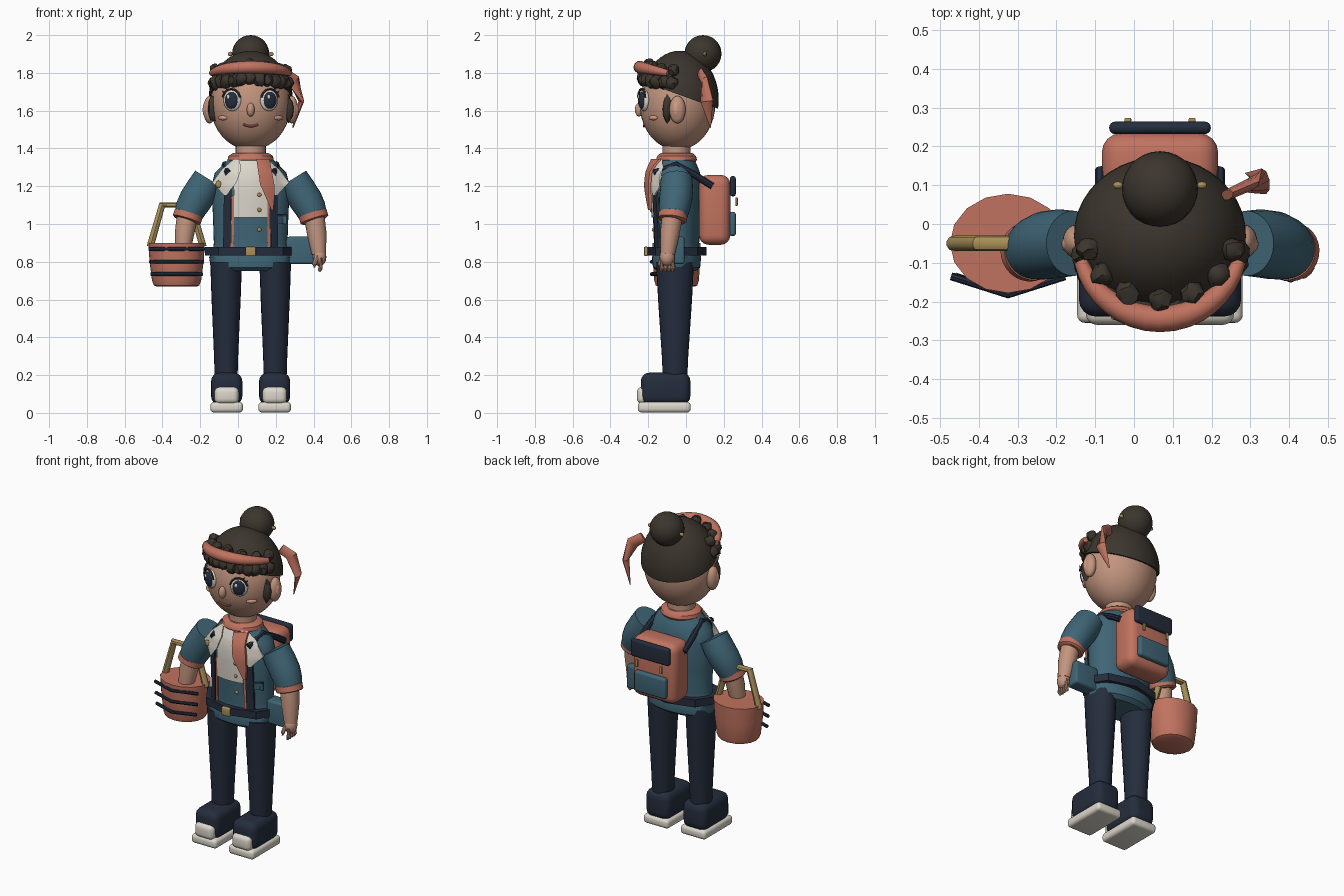
import bpy, bmesh, math, random
from mathutils import Vector, Matrix

random.seed(4)
if "Cube" in bpy.data.objects:
    bpy.data.objects.remove(bpy.data.objects["Cube"])


def material(name, *rgb):
    m = bpy.data.materials.new(name)
    m.use_nodes = True
    m.diffuse_color = (*rgb, 1)
    m.node_tree.nodes["Principled BSDF"].inputs["Base Color"].default_value = (*rgb, 1)
    return m


SKIN = material("skin", .54, .30, .21)
HAIR = material("dark brown hair", .045, .036, .027)
CORAL = material("coral", .53, .17, .115)
TEAL = material("teal", .05, .13, .18)
NAVY = material("navy", .018, .026, .046)
WHITE = material("off white", .72, .68, .60)
GOLD = material("gold", .40, .28, .10)
BLUSH = material("blush", .66, .32, .24)

C = .067       # body centre line in x
CY = -.05      # body centre in y
SIDES = ((-1, "right"), (1, "left"))


def finish(name, bm, mat):
    bmesh.ops.recalc_face_normals(bm, faces=bm.faces)
    me = bpy.data.meshes.new(name)
    bm.to_mesh(me)
    bm.free()
    me.materials.append(mat)
    ob = bpy.data.objects.new(name, me)
    bpy.context.collection.objects.link(ob)
    return ob


def ball(name, loc, radii, mat, yaw=0, seg=24):
    bm = bmesh.new()
    bmesh.ops.create_uvsphere(bm, u_segments=seg, v_segments=seg // 2, radius=1)
    bm.transform(Matrix.Translation(loc) @ Matrix.Rotation(yaw, 4, "Z") @ Matrix.Diagonal((*radii, 1)))
    return finish(name, bm, mat)


def box(name, loc, size, mat, bevel=.01):
    bm = bmesh.new()
    bmesh.ops.create_cube(bm, size=1)
    bm.transform(Matrix.Translation(loc) @ Matrix.Diagonal((*size, 1)))
    bmesh.ops.bevel(bm, geom=bm.edges[:], offset=bevel, segments=4, profile=.5, affect="EDGES")
    return finish(name, bm, mat)


def skin_rings(name, rings, mat):
    bm = bmesh.new()
    loops = [[bm.verts.new(p) for p in ring] for ring in rings]
    n = len(loops[0])
    for a, b in zip(loops, loops[1:]):
        for i in range(n):
            bm.faces.new((a[i], a[(i + 1) % n], b[(i + 1) % n], b[i]))
    bm.faces.new(loops[0])
    bm.faces.new(loops[-1])
    return finish(name, bm, mat)


def circle(n):
    return [(math.cos(2 * math.pi * i / n), math.sin(2 * math.pi * i / n)) for i in range(n)]


def loft(name, x, y, profile, mat, n=24):
    """Stacked level ellipses, each given as (z, rx, ry)."""
    return skin_rings(name, [[(x + c * rx, y + s * ry, z) for c, s in circle(n)] for z, rx, ry in profile], mat)


def tube(name, pts, radii, mat, n=12, flat=1):
    """Round or flattened section swept along a path."""
    pts = [Vector(p) for p in pts]
    if not isinstance(radii, (list, tuple)):
        radii = [radii] * len(pts)
    rings = []
    for i, p in enumerate(pts):
        d = pts[min(i + 1, len(pts) - 1)] - pts[max(i - 1, 0)]
        q = d.to_track_quat("Z", "Y")
        rings.append([p + q @ Vector((c * radii[i] * flat, s * radii[i], 0)) for c, s in circle(n)])
    return skin_rings(name, rings, mat)


TORSO = [(.75, .185, .10), (.77, .212, .125), (.825, .22, .13), (.85, .2, .12), (.9, .195, .12), (1.05, .2, .125),
         (1.2, .207, .132), (1.27, .19, .125), (1.32, .14, .105), (1.36, .1, .085)]


def chest_y(dx, z):
    for (z0, a0, b0), (z1, a1, b1) in zip(TORSO, TORSO[1:]):
        if z <= z1:
            t = (z - z0) / (z1 - z0)
            rx, ry = a0 + t * (a1 - a0), b0 + t * (b1 - b0)
            break
    return CY - ry * math.sqrt(max(.25, 1 - (dx / rx) ** 2))


def patch(name, rows, mat, off, s=1, thick=.008, steps=5):
    """Cloth laid on the chest; rows are (z, inner dx, outer dx)."""
    fine = []
    for a, b in zip(rows, rows[1:]):
        fine += [[p + (q - p) * k / 4 for p, q in zip(a, b)] for k in range(4)]
    fine.append(rows[-1])
    bm = bmesh.new()
    grid = []
    for z, a, b in fine:
        xs = [a + (b - a) * i / steps for i in range(steps + 1)]
        grid.append([[bm.verts.new((C + s * x, chest_y(x, z) - off + d, z)) for x in xs] for d in (0, thick)])
    for (f0, k0), (f1, k1) in zip(grid, grid[1:]):
        for i in range(steps):
            bm.faces.new((f0[i], f0[i + 1], f1[i + 1], f1[i]))
            bm.faces.new((k0[i], k0[i + 1], k1[i + 1], k1[i]))
        for i in (0, steps):
            bm.faces.new((f0[i], f1[i], k1[i], k0[i]))
    return finish(name, bm, mat)


# Head, hair cap and bun
HEAD, HR = Vector((C, -.045, 1.635)), Vector((.213, .2, .243))


def face_pt(dx, z, off=0):
    k = 1 - (dx / HR.x) ** 2 - ((z - HEAD.z) / HR.z) ** 2
    return Vector((C + dx, HEAD.y - HR.y * math.sqrt(max(k, 0)) - off, z))


ball("head", HEAD, HR, SKIN, seg=40)
loft("neck", C, CY, [(1.33, .08, .075), (1.45, .08, .075)], SKIN)
bm = bmesh.new()
bmesh.ops.create_uvsphere(bm, u_segments=40, v_segments=24, radius=1)
bm.transform(Matrix.Translation((C, -.032, 1.66)) @ Matrix.Diagonal((.223, .205, .257, 1)))
cut = bmesh.ops.bisect_plane(bm, geom=bm.verts[:] + bm.edges[:] + bm.faces[:], plane_co=(C, .17, 1.61),
                             plane_no=(0, -.36, -1), clear_outer=True)
bmesh.ops.holes_fill(bm, edges=[e for e in bm.edges if e.is_boundary])
finish("hair_cap", bm, HAIR)
ball("hair_bun", (C, .09, 1.902), (.098, .098, .098), HAIR, seg=28)


def curl(name, loc, r, tall=1):
    bm = bmesh.new()
    bmesh.ops.create_icosphere(bm, subdivisions=2, radius=r)
    for v in bm.verts:
        v.co *= random.uniform(.82, 1.12)
    bm.transform(Matrix.Translation(loc) @ Matrix.Diagonal((1, 1, tall, 1)))
    finish(name, bm, HAIR)


for i in range(13):
    a = math.radians(-78 + 13 * i)
    out = Vector((math.sin(a), -math.cos(a), 0))
    side = abs(math.sin(a))
    curl("fringe_curl", Vector((C + out.x * .2, -.035 + out.y * .19, 1.775 - .03 * side)), random.uniform(.032, .04), 1.1)
    if i % 2 == 0:
        curl("upper_curl", Vector((C + out.x * .19, -.03 + out.y * .165, 1.845 - .03 * side)), .032)

# Headband with its hanging tail
band = []
for i in range(17):
    a = math.radians(-72 + 9 * i)
    band.append((C + .215 * math.sin(a), -.03 - .215 * math.cos(a), 1.785 + .045 * math.cos(a)))
tube("headband", band, [.012 + .022 * math.sin(math.pi * (i + 1.5) / 19) for i in range(17)], CORAL, 10)
tube("headband_tail", [(.24, .075, 1.80), (.295, .10, 1.76), (.335, .11, 1.65), (.29, .13, 1.51)],
     [.03, .036, .034, .004], CORAL, 8, .45)

# Face
ball("nose", face_pt(0, 1.605, .005), (.021, .022, .036), SKIN)
tube("mouth", [face_pt(.038 * k / 3, 1.517 + .011 * (k / 3) ** 2, .002) for k in range(-3, 4)], .006, CORAL, 8)
for s, side in SIDES:
    yaw = s * .4
    fwd = Vector((math.sin(yaw), -math.cos(yaw), 0))
    across = Vector((math.cos(yaw), math.sin(yaw), 0))
    eye = face_pt(s * .097, 1.655)
    ball(side + "_eye", eye, (.05, .022, .057), WHITE, yaw)
    ball(side + "_iris", eye + fwd * .013, (.037, .016, .045), NAVY, yaw)
    ball(side + "_eye_glint", eye + fwd * .026 + across * -.012 + Vector((0, 0, .018)), (.009, .006, .012), WHITE, yaw)
    lash = []
    for k in range(7):
        a = math.radians(15 + 25 * k)
        lash.append(eye + across * (.052 * math.cos(a)) + fwd * .014 + Vector((0, 0, .06 * math.sin(a))))
    tube(side + "_lashes", lash, .006, HAIR, 6)
    for k in (1, 2):
        root = lash[k] if s > 0 else lash[6 - k]
        tube(side + "_lash_flick", [root, root + across * s * .014 + Vector((0, 0, .012))], [.006, .001], HAIR, 6)
    ball(side + "_cheek", face_pt(s * .148, 1.562, -.002), (.031, .012, .013), BLUSH, s * .75)
    ball(side + "_ear", (C + s * .218, -.045, 1.605), (.033, .043, .073), SKIN)
    ball(side + "_inner_ear", (C + s * .24, -.052, 1.605), (.014, .02, .04), BLUSH)
    curl(side + "_sideburn", (C + s * .2, -.1, 1.61), .027, 2.7)
    ball(side + "_bun_pin", (C + s * .108, .1, 1.9), (.014, .01, .012), GOLD, seg=10)

# Jacket, shirt, scarf and belt
loft("jacket", C, CY, TORSO, TEAL, 40)
loft("scarf_collar", C, CY, [(1.325, .11, .1), (1.34, .122, .108), (1.36, .118, .103), (1.375, .095, .085)], CORAL, 32)
patch("shirt_front", [(1.34, -.06, .06), (1.28, -.088, .088), (1.035, -.088, .088)], WHITE, .009)
patch("scarf_tail", [(1.345, .03, .1), (1.21, .05, .125), (1.13, .085, .125), (1.075, .11, .12)], CORAL, .045, 1, .014)
for z, d in ((1.155, .012), (1.075, .012), (.97, .004)):
    ball("button", (C + .046, chest_y(.046, z) - d, z), (.011, .007, .011), GOLD, seg=12)
ball("lapel_pin", (C - .17, chest_y(.17, 1.21) - .03, 1.21), (.016, .008, .02), GOLD, seg=12)
patch("chest_pocket", [(1.05, .145, .19), (1, .145, .19)], TEAL, .012)
patch("pocket_trim", [(1.052, .142, .192), (1.04, .142, .192)], NAVY, .015)
loft("belt", C, CY, [(.832, .242, .158), (.878, .242, .158)], NAVY, 8)
box("belt_buckle", (C, -.212, .855), (.055, .02, .05), GOLD, .006)

# Paired clothing, limbs and shoes
for s, side in SIDES:
    def P(d, y, z):
        return (C + s * d, y, z)

    patch(side + "_lapel", [(1.345, .06, .088), (1.29, .05, .152), (1.22, .075, .203), (1.15, .13, .14)], WHITE, .024, s)
    patch(side + "_brace", [(1.27, .1, .14), (.87, .108, .146)], NAVY, .016, s, .012)
    patch(side + "_brace_trim", [(1.15, .088, .1), (.87, .09, .106)], CORAL, .008, s)
    tube(side + "_pack_strap", [P(.15, .14, 1.2), P(.15, .055, 1.255), P(.135, -.05, 1.315), P(.12, -.17, 1.27)],
         .018, NAVY, 8)
    tube(side + "_sleeve", [P(.222, CY, 1.238), P(.258, CY, 1.18), P(.293, -.055, 1.125), P(.318, -.062, 1.08),
                            P(.333, -.068, 1.04)], [.084, .088, .088, .082, .074], TEAL, 28)
    tube(side + "_cuff", [P(.326, -.068, 1.062), P(.328, -.068, 1.056), P(.338, -.072, 1.024), P(.34, -.073, 1.018)],
         [.068, .077, .077, .068], CORAL, 28)
    tube(side + "_forearm", [P(.335, -.072, 1.05), P(.35, -.085, .95), P(.362, -.097, .84)], [.055, .052, .038], SKIN, 20)
    ball(side + "_hand", P(.365, -.1, .825), (.036, .04, .048), SKIN, seg=16)
    for k in range(4):
        y = -.13 + .02 * k
        tube(side + "_finger", [P(.37, y, .82), P(.37, y, .765), P(.362, y, .748)], [.012, .012, .007], SKIN, 8)
    tube(side + "_thumb", [P(.35, -.125, .83), P(.337, -.14, .785), P(.337, -.14, .77)], [.014, .012, .006], SKIN, 8)
    leg = C + s * .13
    loft(side + "_trouser_leg", leg, -.058, [(.17, .06, .064), (.3, .064, .07), (.6, .077, .09), (.8, .084, .1)], NAVY)
    foot = C + s * .127
    box(side + "_shoe", (foot, -.108, .128), (.165, .262, .17), NAVY, .045)
    box(side + "_toe_cap", (foot, -.225, .093), (.128, .07, .09), WHITE, .028)
    box(side + "_sole", (foot, -.115, .03), (.173, .28, .056), WHITE, .02)

# Hip pouch
box("hip_pouch", (.335, -.05, .86), (.16, .085, .145), TEAL, .014)

# Backpack
box("backpack", (C, .152, 1.075), (.3, .165, .37), CORAL, .05)
box("backpack_flap", (C, .248, 1.2), (.262, .032, .108), NAVY, .015)
box("backpack_pocket", (C, .246, 1.0), (.215, .036, .128), TEAL, .015)
for s, side in SIDES:
    box(side + "_pack_clip", (C + s * .083, .268, 1.118), (.018, .012, .045), GOLD, .004)

# Basket
BX = -.325
loft("basket", BX, CY, [(.668, .105, .095), (.675, .12, .11), (.70, .13, .118), (.8, .143, .125), (.9, .15, .128)], CORAL, 16)
for z, w in ((.868, .147), (.8, .143), (.735, .136)):
    tube("basket_band", [(BX - w, -.135, z), (BX, -.182, z), (BX + w, -.135, z)], .01, NAVY, 8)
tube("basket_handle", [(BX - .14, CY, .88), (BX - .077, CY, 1.1), (BX + .077, CY, 1.1), (BX + .14, CY, .88)], .02, GOLD, 10)

# Smooth shading with crisp edges
for ob in bpy.context.scene.objects:
    ob.select_set(ob.type == "MESH")
    if ob.type == "MESH":
        bpy.context.view_layer.objects.active = ob
bpy.ops.object.shade_smooth_by_angle(angle=math.radians(38))
